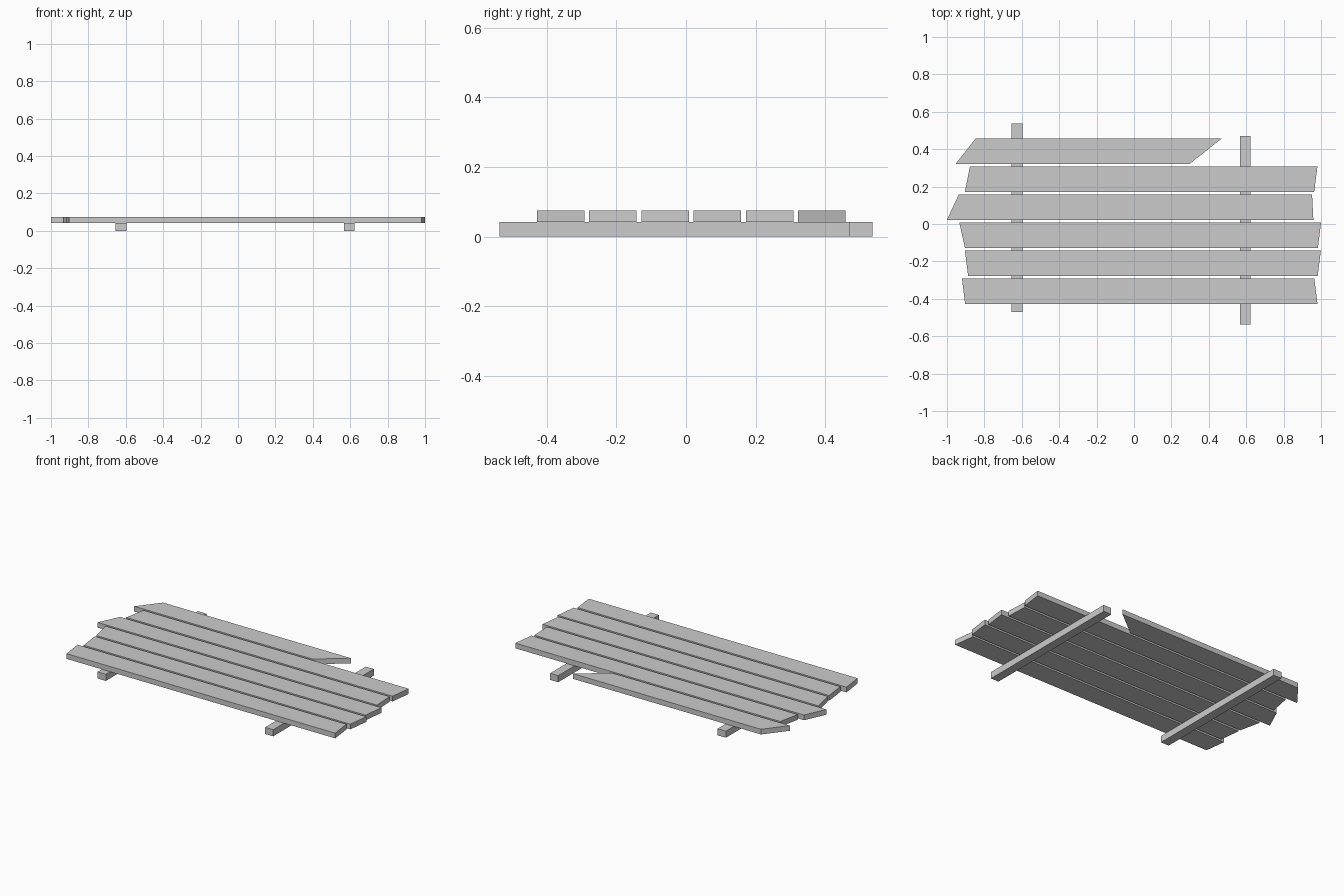
import bpy, bmesh

if "Cube" in bpy.data.objects:
    bpy.data.objects.remove(bpy.data.objects["Cube"])


def prism(name, outline, z0, z1):
    """Extrude a flat outline from z0 up to z1."""
    bm = bmesh.new()
    face = bm.faces.new([bm.verts.new((x, y, z0)) for x, y in outline])
    ext = bmesh.ops.extrude_face_region(bm, geom=[face])
    top = [v for v in ext["geom"] if isinstance(v, bmesh.types.BMVert)]
    bmesh.ops.translate(bm, vec=(0, 0, z1 - z0), verts=top)
    bmesh.ops.recalc_face_normals(bm, faces=bm.faces)
    mesh = bpy.data.meshes.new(name)
    bm.to_mesh(mesh)
    bm.free()
    obj = bpy.data.objects.new(name, mesh)
    bpy.context.collection.objects.link(obj)
    return obj


RAIL_TOP, PLANK_TOP = 0.042, 0.075
PLANK_WIDTH, PITCH, FIRST_Y = 0.136, 0.15, -0.428

# Two support rails, offset from each other along y
for name, x0, x1, y0, y1 in [
    ("left_rail", -0.655, -0.597, -0.471, 0.536),
    ("right_rail", 0.566, 0.622, -0.536, 0.471),
]:
    prism(name, [(x0, y0), (x1, y0), (x1, y1), (x0, y1)], 0, RAIL_TOP)

# Planks front to back, each with slanted ends:
# left x at front / back edge, right x at front / back edge
ends = [
    (-0.903, -0.920, 0.981, 0.964),
    (-0.887, -0.904, 0.982, 0.999),
    (-0.904, -0.934, 0.983, 1.0),
    (-1.0, -0.937, 0.959, 0.952),
    (-0.904, -0.877, 0.963, 0.981),
    (-0.953, -0.846, 0.298, 0.470),   # broken short plank
]
for i, (lf, lb, rf, rb) in enumerate(ends):
    y0 = FIRST_Y + i * PITCH
    y1 = y0 + PLANK_WIDTH
    prism(f"plank_{i + 1}", [(lf, y0), (rf, y0), (rb, y1), (lb, y1)],
          RAIL_TOP, PLANK_TOP)
